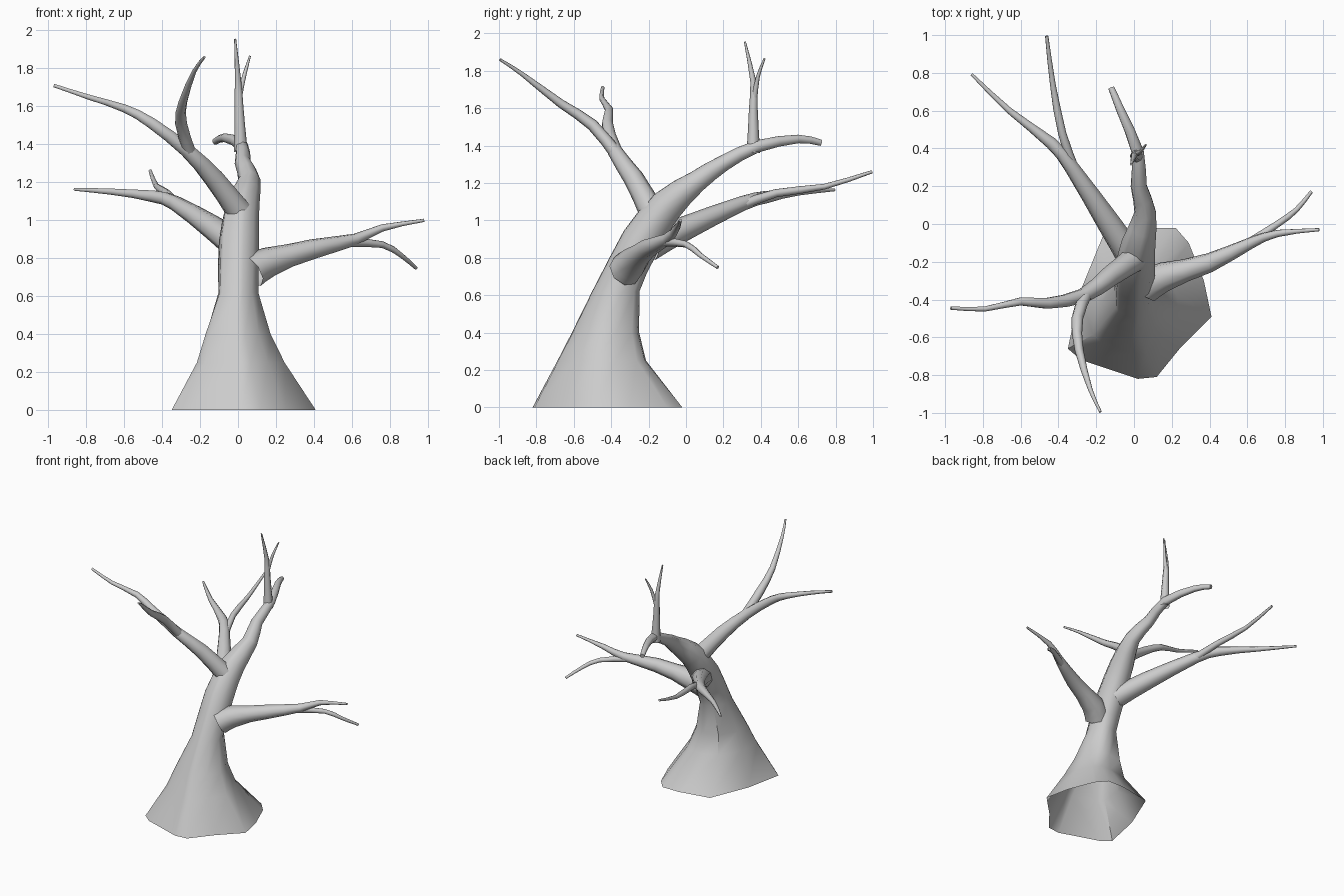
import bpy, bmesh, math, random
from mathutils import Vector

if "Cube" in bpy.data.objects:
    bpy.data.objects.remove(bpy.data.objects["Cube"])

random.seed(4)


def skin(name, rings):
    """Join rings of points into a smooth tube with a capped tip, open at its start."""
    bm = bmesh.new()
    loops = [[bm.verts.new(p) for p in ring] for ring in rings]
    n = len(loops[0])
    for a, b in zip(loops, loops[1:]):
        for i in range(n):
            j = (i + 1) % n
            bm.faces.new((a[i], a[j], b[j], b[i]))
    bm.faces.new(loops[-1])
    me = bpy.data.meshes.new(name)
    bm.to_mesh(me)
    bm.free()
    ob = bpy.data.objects.new(name, me)
    bpy.context.collection.objects.link(ob)
    bpy.context.view_layer.objects.active = ob
    ob.select_set(True)
    bpy.ops.object.shade_smooth_by_angle(angle=math.radians(50))
    ob.select_set(False)


def smooth_path(points):
    """Catmull-Rom curve through the points, halving every span."""
    p = [Vector(q) for q in points]
    out = []
    for i in range(len(p) - 1):
        before = p[i - 1] if i else 2 * p[0] - p[1]
        after = p[i + 2] if i + 2 < len(p) else 2 * p[-1] - p[-2]
        out += [p[i], (9 * (p[i] + p[i + 1]) - before - after) / 16]
    return out + [p[-1]]


def circles(pts, radii, angles):
    """Circles square to a path."""
    d = (pts[1] - pts[0]).normalized()
    ref = Vector((1, 0, 0)) if abs(d.x) < 0.6 else Vector((0, 1, 0))
    rings = []
    for i, p in enumerate(pts):
        t = (pts[min(i + 1, len(pts) - 1)] - pts[max(i - 1, 0)]).normalized()
        u = (ref - t * ref.dot(t)).normalized()
        v = t.cross(u)
        rings.append([p + (u * math.cos(a) + v * math.sin(a)) * radii[i] for a in angles])
        ref = u
    return rings


def branch(name, r0, r1, power, points):
    """Knobby branch tapering from r0 to r1 along its length."""
    pts = smooth_path(points)
    dist = [0]
    for a, b in zip(pts, pts[1:]):
        dist.append(dist[-1] + (b - a).length)
    radii = [(r1 + (r0 - r1) * (1 - d / dist[-1]) ** power) * random.uniform(.94, 1.06)
             for d in dist]
    skin(name, circles(pts, radii, [math.tau * i / 8 for i in range(8)]))


# Trunk: lobed foot outline that blends to round as it rises
foot = [(.41, -.49), (.37, -.3), (.29, -.1), (.22, -.02), (.08, -.02), (-.165, -.065),
        (-.29, -.37), (-.35, -.66), (-.28, -.72), (.02, -.82), (.12, -.81), (.25, -.65)]
unit = [Vector(((x - .03) / .38, (y + .42) / .4)) for x, y in foot]
angles = [math.atan2(u.y, u.x) for u in unit]
rings = []
for z, cx, cy, rx, ry in [(0, .03, -.42, .38, .4), (.25, .01, -.45, .237, .237),
                          (.4, -.005, -.43, .178, .18), (.62, 0, -.375, .108, .127)]:
    ring = []
    for u, a in zip(unit, angles):
        o = Vector((math.cos(a), math.sin(a))).lerp(u, 1 - z * 1.2)
        ring.append(Vector((cx + o.x * rx, cy + o.y * ry, z)))
    rings.append(ring)

# Main limb: the trunk leans back and runs on into it
limb = [(0, -.375, .62, .11), (.005, -.24, .89, .107), (.025, -.1, 1.08, .09),
        (.06, .06, 1.21, .058), (.025, .2, 1.305, .043), (.02, .38, 1.395, .033),
        (-.07, .6, 1.435, .023), (-.12, .72, 1.415, .017)]
thick = [p[3] for p in limb]
radii = [r for a, b in zip(thick, thick[1:]) for r in (a, (a + b) / 2)] + thick[-1:]
skin("trunk", rings + circles(smooth_path([p[:3] for p in limb]), radii, angles)[1:])

# Front left branch and its fork
branch("front_left_branch", .072, .01, 1.4,
       [(.01, -.18, 1.04), (-.13, -.28, 1.225), (-.27, -.38, 1.37),
        (-.46, -.42, 1.515), (-.6, -.41, 1.59), (-.79, -.45, 1.65), (-.97, -.445, 1.71)])
branch("front_left_fork", .038, .007, 1,
       [(-.25, -.36, 1.34), (-.3, -.5, 1.51), (-.29, -.67, 1.625), (-.23, -.88, 1.785),
        (-.177, -.995, 1.86)])

# Right branch and its fork
branch("right_branch", .088, .008, 1.3,
       [(.07, -.33, .73), (.16, -.28, .78), (.4, -.205, .85), (.62, -.1, .9),
        (.76, -.05, .96), (.98, -.03, 1.0)])
branch("right_fork", .025, .009, 1,
       [(.58, -.12, .885), (.76, 0, .872), (.86, .075, .815), (.938, .17, .748)])

# Back left branch and its fork
branch("back_left_branch", .08, .008, 1.2,
       [(0, -.2, .86), (-.13, 0, .96), (-.33, .3, 1.09), (-.44, .43, 1.125),
        (-.66, .6, 1.15), (-.86, .793, 1.163)])
branch("back_left_fork", .028, .009, 1,
       [(-.31, .27, 1.07), (-.38, .48, 1.145), (-.43, .74, 1.18), (-.462, .995, 1.26)])

# Upright twig on the main limb
branch("top_twig", .036, .005, 1,
       [(.015, .36, 1.36), (.005, .36, 1.6), (0, .36, 1.74), (-.015, .315, 1.955)])
branch("top_twig_fork", .017, .005, 1,
       [(.005, .365, 1.65), (.035, .385, 1.77), (.063, .42, 1.865)])
